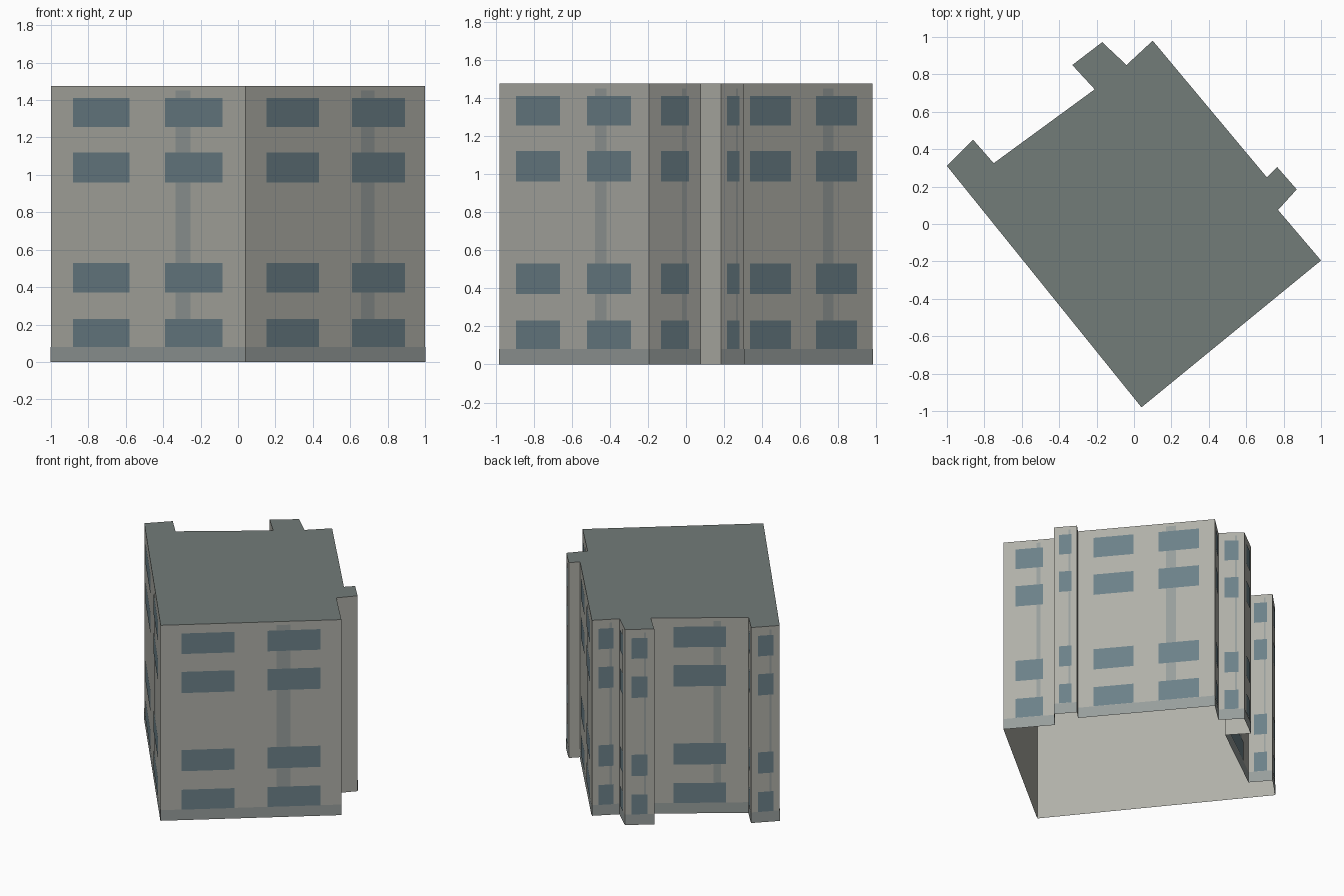
import bpy, bmesh
from mathutils import Vector

if "Cube" in bpy.data.objects:
    bpy.data.objects.remove(bpy.data.objects["Cube"])

H = 1.475
BASE = 0.08
# Footprint corners, counter-clockwise from the left corner
PLAN = [(-1.0, 0.31), (0.04, -0.98), (1.0, -0.195), (0.77, 0.075), (0.87, 0.185),
        (0.765, 0.305), (0.71, 0.25), (0.10, 0.98), (-0.04, 0.85), (-0.17, 0.972),
        (-0.33, 0.85), (-0.21, 0.72), (-0.75, 0.325), (-0.86, 0.45)]
ROWS = [(0.08, 0.23), (0.37, 0.53), (0.96, 1.12), (1.255, 1.41)]


def material(name, rgb):
    m = bpy.data.materials.new(name)
    m.diffuse_color = (*rgb, 1)
    m.use_nodes = True
    m.node_tree.nodes["Principled BSDF"].inputs["Base Color"].default_value = m.diffuse_color
    return m


def make_object(name, bm, mat):
    me = bpy.data.meshes.new(name)
    bm.to_mesh(me)
    bm.free()
    me.materials.append(mat)
    ob = bpy.data.objects.new(name, me)
    bpy.context.collection.objects.link(ob)
    return ob


def panel(bm, a, b, u0, u1, z0, z1, offset):
    """Rectangle on wall a-b between fractions u0 and u1, lifted outward."""
    d = b - a
    n = Vector((d.y, -d.x)).normalized() * offset
    p, q = a + d * u0 + n, a + d * u1 + n
    corners = [(p.x, p.y, z0), (q.x, q.y, z0), (q.x, q.y, z1), (p.x, p.y, z1)]
    bm.faces.new([bm.verts.new(c) for c in corners])


walls, roof, plinth, strips, windows = [bmesh.new() for _ in range(5)]

points = [Vector(p) for p in PLAN]
for a, b in zip(points, points[1:] + points[:1]):
    length = (b - a).length
    panel(walls, a, b, 0, 1, 0, H, 0)
    if length < 0.155:          # the shortest returns are plain
        continue
    panel(plinth, a, b, 0, 1, 0, BASE, 0.002)
    panel(strips, a, b, 0.642, 0.718, BASE, 1.45, 0.002)
    # long walls carry two windows per floor, others one
    spans = [(0.115, 0.408), (0.59, 0.885)] if length > 0.8 else [(0.23, 0.77)]
    for u0, u1 in spans:
        for z0, z1 in ROWS:
            panel(windows, a, b, u0, u1, z0, z1, 0.004)

# Flat roof; the underside is left open
roof.faces.new([roof.verts.new((x, y, H)) for x, y in PLAN])
bmesh.ops.remove_doubles(walls, verts=walls.verts[:], dist=0.0005)

trim = material("trim_grey", (0.31, 0.34, 0.33))
make_object("walls", walls, material("wall_grey", (0.43, 0.43, 0.39)))
make_object("roof", roof, material("roof_grey", (0.17, 0.20, 0.19)))
make_object("base_band", plinth, trim)
make_object("vertical_strips", strips, trim)
make_object("windows", windows, material("window_blue", (0.15, 0.22, 0.25)))
